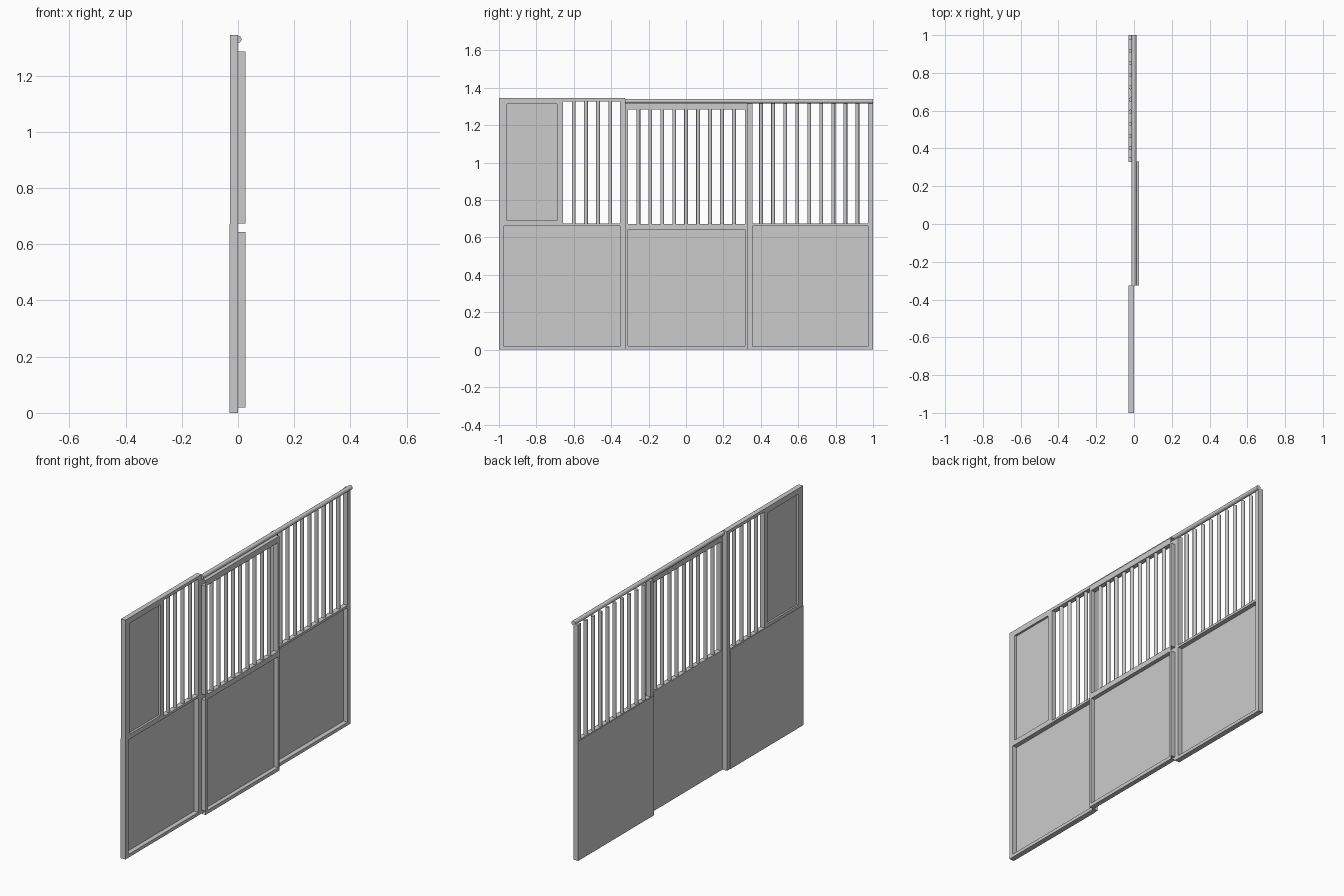
import bpy, bmesh
from mathutils import Matrix

if "Cube" in bpy.data.objects:
    bpy.data.objects.remove(bpy.data.objects["Cube"])


def finish(bm, name):
    mesh = bpy.data.meshes.new(name)
    bm.to_mesh(mesh)
    bm.free()
    ob = bpy.data.objects.new(name, mesh)
    bpy.context.collection.objects.link(ob)
    return ob


def box(name, x, y, z, open_ends=False):
    """Box between ranges; open_ends leaves the y ends uncapped like a hollow tube."""
    bm = bmesh.new()
    bmesh.ops.create_cube(bm, size=1)
    for v in bm.verts:
        for i, r in enumerate((x, y, z)):
            v.co[i] = r[0] if v.co[i] < 0 else r[1]
    if open_ends:
        bm.normal_update()
        ends = [f for f in bm.faces if abs(f.normal.y) > 0.9]
        bmesh.ops.delete(bm, geom=ends, context='FACES_ONLY')
    return finish(bm, name)


def cylinder(name, center, length, radius, sides, along_y=False):
    bm = bmesh.new()
    bmesh.ops.create_cone(bm, cap_ends=True, segments=sides,
                          radius1=radius, radius2=radius, depth=length)
    if along_y:
        bm.transform(Matrix.Rotation(1.5707963, 4, 'X'))
    bm.transform(Matrix.Translation(center))
    for f in bm.faces:
        f.smooth = len(f.verts) == 4
    return finish(bm, name)


def bars(name, x, y0, y1, count, z0, z1):
    for i in range(count):
        y = y0 + (y1 - y0) * i / (count - 1)
        cylinder(f"{name}_{i + 1}", (x, y, (z0 + z1) / 2), z1 - z0, 0.0105, 16)


FX = (-0.028, 0.0)      # fixed panel depth
DX = (0.0, 0.027)       # sliding door depth


def posts(name, x, y0, y1, w0, w1, spans):
    for i, z in enumerate(spans):
        box(f"{name}_post_a{i}", x, (y0, y0 + w0), z)
        box(f"{name}_post_b{i}", x, (y1 - w1, y1), z)


def rails(name, x, y, spans):
    for i, z in enumerate(spans):
        box(f"{name}_rail_{i}", x, y, z, True)


# Left fixed panel
posts("left_panel", FX, -1, -0.325, 0.027, 0.027, [(0, 1.345)])
rails("left_panel", FX, (-0.973, -0.352), [(0, 0.018), (0.662, 0.675), (1.328, 1.345)])
box("left_board", (-0.03, -0.026), (-1, -0.352), (0, 0.672))
bars("left_bar", -0.016, -0.60, -0.405, 4, 0.672, 1.33)

# Framed blank panel beside the left bars
box("blank_board", (-0.018, -0.012), (-0.973, -0.68), (0.675, 1.328))
box("blank_inner_post", FX, (-0.69, -0.658), (0.675, 1.328))
box("blank_outer_post", FX, (-0.973, -0.957), (0.675, 1.328))
rails("blank", FX, (-0.957, -0.69), [(0.675, 0.69), (1.313, 1.328)])

# Right fixed panel
posts("right_panel", FX, 0.328, 1, 0.027, 0.027, [(0, 1.325)])
rails("right_panel", FX, (0.355, 0.973), [(0, 0.018), (0.662, 0.675)])
box("right_board", (-0.03, -0.026), (0.328, 1), (0, 0.672))
bars("right_bar", -0.018, 0.402, 0.916, 9, 0.672, 1.32)

# Sliding door
posts("door", DX, -0.325, 0.33, 0.014, 0.014, [(0.02, 0.643), (0.673, 1.285)])
rails("door", DX, (-0.325, 0.33), [(0, 0.02), (0.643, 0.673), (1.285, 1.318)])
box("door_board", (0.0, 0.004), (-0.325, 0.33), (0.02, 0.643))
bars("door_bar", 0.013, -0.255, 0.257, 9, 0.673, 1.285)

# Sliding track above the door and right panel
cylinder("door_track", (0.0, 0.3375, 1.329), 1.325, 0.0125, 16, True)
